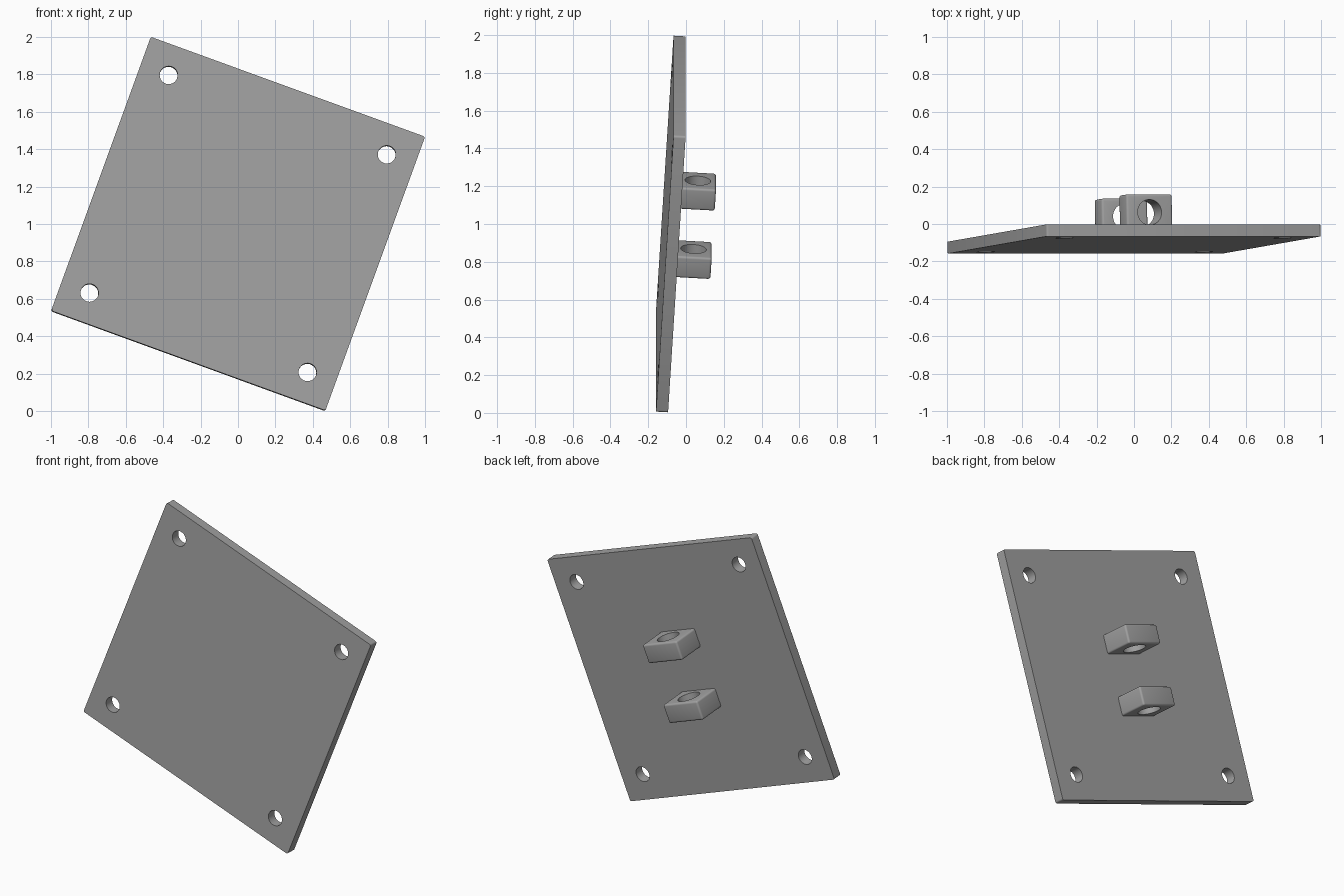
import bpy, bmesh
from math import radians
from mathutils import Matrix, Vector

if "Cube" in bpy.data.objects:
    bpy.data.objects.remove(bpy.data.objects["Cube"])

SIDE, THICK = 1.56, 0.064
LUG_W, LUG_H, LUG_OUT = 0.26, 0.12, 0.193
HOLE = 0.62

grey = bpy.data.materials.new("plain_grey")
grey.use_nodes = True
colour = (0.36, 0.36, 0.36, 1)
grey.diffuse_color = colour
grey.node_tree.nodes["Principled BSDF"].inputs["Base Color"].default_value = colour

# Whole bracket leans back slightly and is rolled sideways
pose = (Matrix.Translation((0, -0.0805, 1))
        @ Matrix.Rotation(radians(20), 4, "Y")
        @ Matrix.Rotation(radians(-3.42), 4, "X"))


def make_object(name, bm):
    mesh = bpy.data.meshes.new(name)
    bm.to_mesh(mesh)
    bm.free()
    obj = bpy.data.objects.new(name, mesh)
    bpy.context.collection.objects.link(obj)
    mesh.materials.append(grey)
    return obj


def box(name, size, centre, radius, bevel_rule):
    """Box whose edges are rounded where bevel_rule(edge) holds."""
    bm = bmesh.new()
    bmesh.ops.create_cube(bm, size=1)
    bmesh.ops.scale(bm, vec=size, verts=bm.verts)
    bmesh.ops.translate(bm, vec=centre, verts=bm.verts)
    edges = [e for e in bm.edges if bevel_rule(e)]
    bmesh.ops.bevel(bm, geom=edges, offset=radius, segments=4,
                    profile=0.5, affect="EDGES")
    return make_object(name, bm)


def drill(obj, centre, radius, depth, axis):
    """Cut a round hole through obj along an axis."""
    bm = bmesh.new()
    turn = Vector((0, 0, 1)).rotation_difference(Vector(axis)).to_matrix().to_4x4()
    bmesh.ops.create_cone(bm, cap_ends=True, segments=48, radius1=radius,
                          radius2=radius, depth=depth,
                          matrix=Matrix.Translation(centre) @ turn)
    cutter = make_object("hole_cutter", bm)
    cutter.hide_render = True
    mod = obj.modifiers.new("hole", "BOOLEAN")
    mod.operation, mod.solver, mod.object = "DIFFERENCE", "EXACT", cutter
    bpy.context.view_layer.objects.active = obj
    bpy.ops.object.modifier_apply(modifier=mod.name)
    bpy.data.objects.remove(cutter)


def finish(obj):
    obj.matrix_world = pose
    bpy.ops.object.select_all(action="DESELECT")
    obj.select_set(True)
    bpy.context.view_layer.objects.active = obj
    bpy.ops.object.shade_smooth_by_angle(angle=radians(30))


# Square plate with softened corners and four mounting holes
plate = box("mounting_plate", (SIDE, THICK, SIDE), (0, 0, 0), 0.012,
            lambda e: abs(e.verts[0].co.y - e.verts[1].co.y) > THICK / 2)
for sx in (-1, 1):
    for sz in (-1, 1):
        drill(plate, (sx * HOLE, 0, sz * HOLE), 0.048, THICK * 3, (0, 1, 0))
finish(plate)

# Two pierced lugs on the back, sunk a little into the plate
sink = 0.01
for name, z in (("upper_lug", 0.193), ("lower_lug", -0.193)):
    base = THICK / 2 - sink
    length = LUG_OUT + sink
    lug = box(name, (LUG_W, length, LUG_H), (0, base + length / 2, z), 0.012,
              lambda e: max(v.co.y for v in e.verts) > base + sink)
    drill(lug, (0, THICK / 2 + LUG_OUT / 2, z), 0.068, LUG_H * 2, (0, 0, 1))
    finish(lug)
